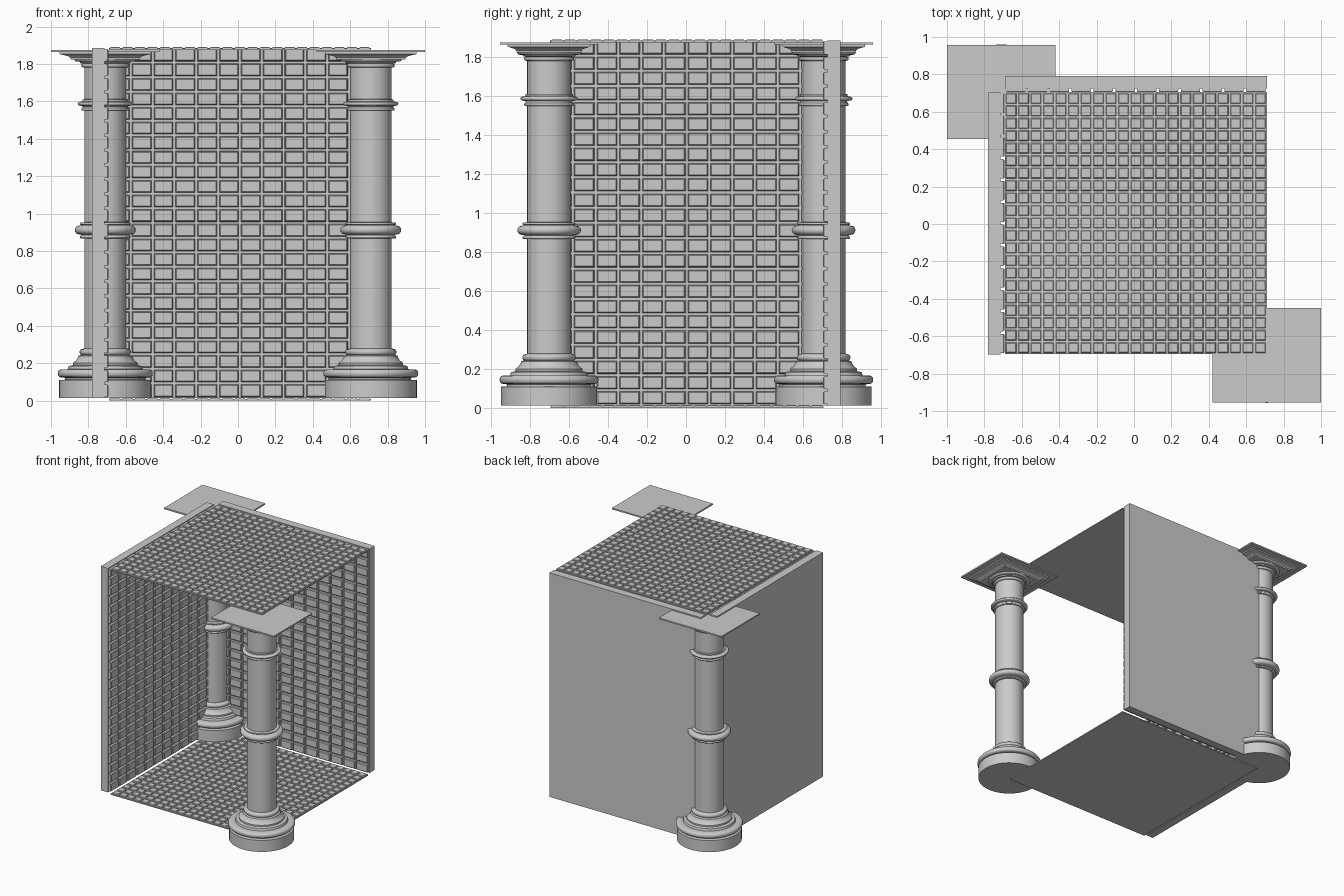
import bpy, bmesh, math
from mathutils import Matrix, Vector

if "Cube" in bpy.data.objects:
    bpy.data.objects.remove(bpy.data.objects["Cube"])


def finish(bm, name, matrix=None, smooth=False):
    if matrix is not None:
        bm.transform(matrix)
    bmesh.ops.recalc_face_normals(bm, faces=bm.faces[:])
    me = bpy.data.meshes.new(name)
    bm.to_mesh(me)
    bm.free()
    ob = bpy.data.objects.new(name, me)
    bpy.context.collection.objects.link(ob)
    if smooth:
        bpy.ops.object.select_all(action='DESELECT')
        ob.select_set(True)
        bpy.context.view_layer.objects.active = ob
        bpy.ops.object.shade_smooth_by_angle(angle=math.radians(35))
    return ob


# slab with a grid of raised, bevelled tiles; tile tops lie on local z = 0
def tiled_panel(name, w, h, nx, ny, thick, gap, depth, bevel, matrix):
    bm = bmesh.new()
    bmesh.ops.create_grid(bm, x_segments=nx, y_segments=ny, size=0.5)
    bm.transform(Matrix.Translation((0, 0, -depth)) @ Matrix.Diagonal((w, h, 1, 1)))
    tiles = bm.faces[:]
    border = [e for e in bm.edges if e.is_boundary]
    side = bmesh.ops.extrude_edge_only(bm, edges=border)['geom']
    low = [g for g in side if isinstance(g, bmesh.types.BMVert)]
    bmesh.ops.translate(bm, verts=low, vec=(0, 0, depth - thick))
    bmesh.ops.contextual_create(
        bm, geom=[e for e in bm.edges if e.is_boundary])
    bm.normal_update()
    for t, d in ((gap / 2, 0), (0.0005, depth - bevel), (bevel, bevel)):
        bmesh.ops.inset_individual(bm, faces=tiles, thickness=t, depth=d,
                                   use_even_offset=True)
    return finish(bm, name, matrix)


# half-round bulge for a lathe profile
def bulge(r, z0, z1, out, n=6):
    zc, hz = (z0 + z1) / 2, (z1 - z0) / 2
    return [(r + out * math.cos(a), zc + hz * math.sin(a))
            for a in (-math.pi / 2 + math.pi * i / n for i in range(n + 1))]


def lathe(name, profile, centre, steps=64):
    bm = bmesh.new()
    vs = [bm.verts.new((r, 0, z)) for r, z in profile]
    es = [bm.edges.new(p) for p in zip(vs, vs[1:])]
    bmesh.ops.spin(bm, geom=vs + es, cent=(0, 0, 0), axis=(0, 0, 1),
                   angle=math.tau, steps=steps)
    bmesh.ops.remove_doubles(bm, verts=bm.verts[:], dist=1e-5)
    return finish(bm, name, Matrix.Translation(centre), True)


# stacked rectangles (half width, half depth, z) joined into a solid
def rect_loft(name, sections, centre):
    bm = bmesh.new()
    rings = [[bm.verts.new((sx * x, sy * y, z)) for sx, sy in
              ((-1, -1), (1, -1), (1, 1), (-1, 1))] for x, y, z in sections]
    for a, b in zip(rings, rings[1:]):
        for i in range(4):
            j = (i + 1) % 4
            bm.faces.new((a[i], a[j], b[j], b[i]))
    bm.faces.new(rings[0][::-1])
    bm.faces.new(rings[-1])
    return finish(bm, name, Matrix.Translation(centre))


# floor and ceiling
for name, top in (("floor", 0.016), ("ceiling", 1.89)):
    tiled_panel(name, 1.4, 1.4, 21, 21, 0.016, 0.012, 0.007, 0.003,
                Matrix.Translation((0.01, 0.005, top)))

# back and left walls, tiles facing the room
stand = Matrix.Rotation(math.pi / 2, 4, 'X')
turn = Matrix.Rotation(math.pi / 2, 4, 'Z')
wall = (1.4, 1.872, 12, 24, 0.088, 0.013, 0.022, 0.005)
tiled_panel("back_wall", *wall, Matrix.Translation((0.01, 0.703, 0.95)) @ stand)
tiled_panel("left_wall", *wall,
            Matrix.Translation((-0.692, 0.003, 0.95)) @ turn @ stand)

# column parts: base mouldings, banded shaft, neck
R = 0.112
profile = ([(0, 0.014), (0.246, 0.014), (0.246, 0.11), (0.215, 0.112), (0.215, 0.122)]
           + bulge(0.238, 0.125, 0.167, 0.016)
           + [(0.2, 0.168), (0.195, 0.185), (0.172, 0.19), (0.172, 0.202),
              (0.155, 0.215), (0.145, 0.232), (0.143, 0.24)]
           + bulge(0.128, 0.245, 0.275, 0.009)
           + [(R, 0.28), (R, 0.868)]
           + bulge(0.13, 0.868, 0.882, 0.006) + [(0.125, 0.886)]
           + bulge(0.143, 0.89, 0.935, 0.02) + [(0.125, 0.939)]
           + bulge(0.13, 0.94, 0.952, 0.006)
           + [(R, 0.954), (R, 1.55)]
           + bulge(0.122, 1.55, 1.565, 0.006) + [(0.12, 1.574)]
           + bulge(0.138, 1.578, 1.597, 0.009)
           + [(0.122, 1.6), (0.122, 1.61), (R, 1.612), (R, 1.78)]
           + bulge(0.12, 1.782, 1.802, 0.008)
           + [(0.132, 1.804), (0.138, 1.812)]
           + bulge(0.15, 1.812, 1.835, 0.014) + [(0, 1.836)])
# square capital with a hollow flare and a wide top plate
capital = [(0.185, 0.165, 1.824), (0.187, 0.167, 1.834), (0.2, 0.176, 1.842),
           (0.232, 0.2, 1.85), (0.245, 0.212, 1.853), (0.245, 0.212, 1.864),
           (0.29, 0.252, 1.864), (0.29, 0.252, 1.876)]
for side, centre in (("front_right", (0.71, -0.702, 0)),
                     ("back_left", (-0.71, 0.706, 0))):
    lathe(side + "_column", profile, Vector(centre))
    rect_loft(side + "_capital", capital, Vector(centre))
